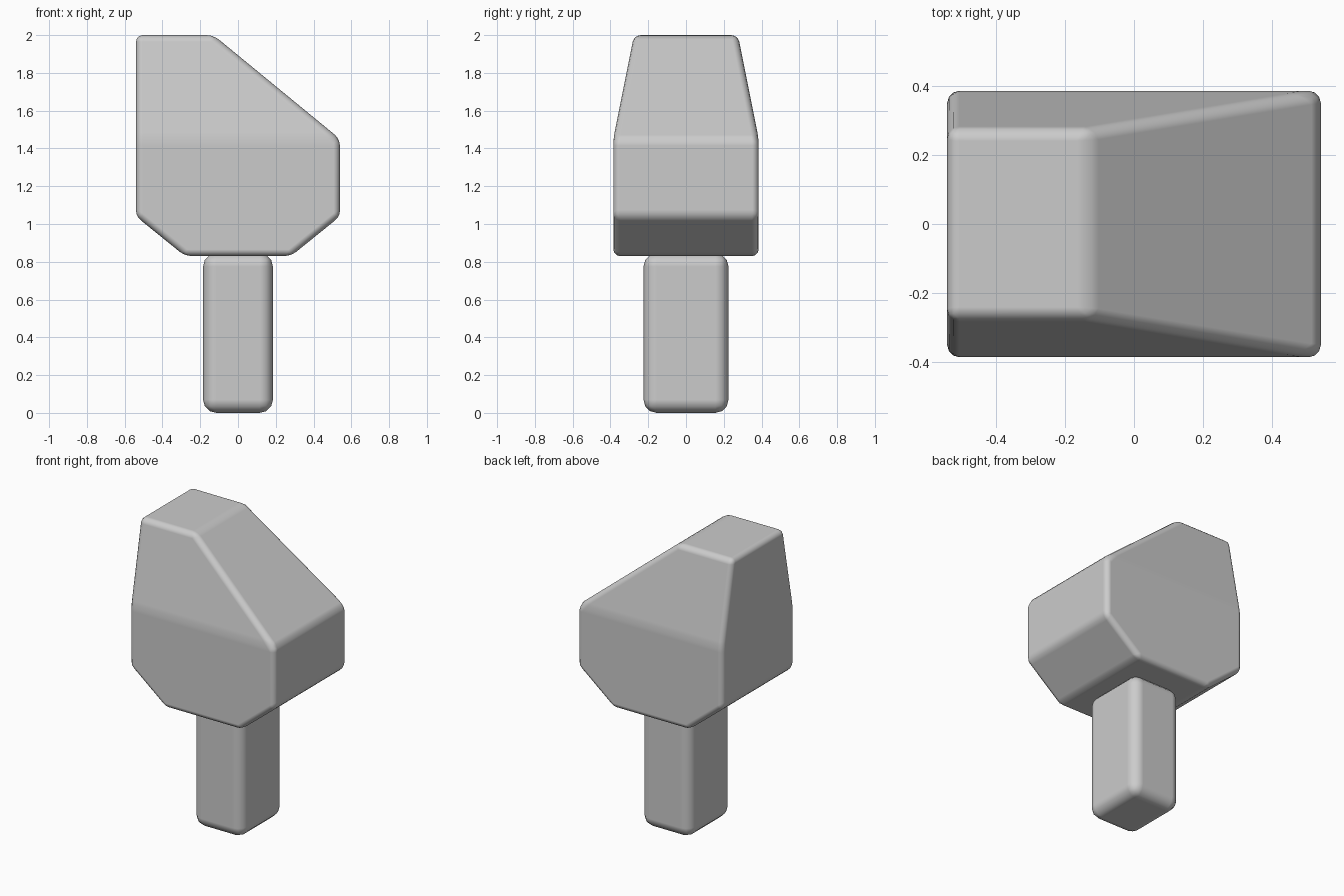
import bpy
import bmesh

cube = bpy.data.objects.get("Cube")
if cube:
    bpy.data.objects.remove(cube, do_unlink=True)

# Single plain grey
grey = bpy.data.materials.new("plain_grey")
grey.use_nodes = True
colour = (0.6, 0.6, 0.6, 1)
grey.diffuse_color = colour
grey.node_tree.nodes["Principled BSDF"].inputs["Base Color"].default_value = colour


def finish(name, bm, width, segments):
    """Turn a bmesh into a softly bevelled object."""
    bmesh.ops.recalc_face_normals(bm, faces=bm.faces)
    mesh = bpy.data.meshes.new(name)
    bm.to_mesh(mesh)
    bm.free()
    mesh.materials.append(grey)
    for face in mesh.polygons:
        face.use_smooth = True
    obj = bpy.data.objects.new(name, mesh)
    bpy.context.collection.objects.link(obj)
    bevel = obj.modifiers.new("soft_edges", "BEVEL")
    bevel.width = width
    bevel.segments = segments
    bevel.limit_method = "NONE"
    bevel.harden_normals = True
    return obj


# Head: side outline (x, z, half depth), tapering above the shoulder line
top = [(-0.54, 2.0, 0.275), (-0.13, 2.0, 0.275)]
shoulder = [(0.54, 1.45, 0.385), (-0.54, 1.45, 0.385)]
lower = [(0.54, 1.04, 0.385), (0.28, 0.83, 0.385),
         (-0.28, 0.83, 0.385), (-0.54, 1.04, 0.385)]
outline = top + shoulder[:1] + lower + shoulder[1:]

bm = bmesh.new()
front = [bm.verts.new((x, -d, z)) for x, z, d in outline]
back = [bm.verts.new((x, d, z)) for x, z, d in outline]
for side in (front, back):
    bm.faces.new(side[:3] + side[7:])
    bm.faces.new(side[2:])
for i in range(len(outline)):
    j = (i + 1) % len(outline)
    bm.faces.new((front[i], front[j], back[j], back[i]))
finish("head", bm, 0.035, 3)

# Handle: rounded block rising to the underside of the head
bm = bmesh.new()
bmesh.ops.create_cube(bm, size=1)
bmesh.ops.scale(bm, vec=(0.37, 0.45, 0.845), verts=bm.verts)
bmesh.ops.translate(bm, vec=(0, 0, 0.4225), verts=bm.verts)
finish("handle", bm, 0.07, 3)
